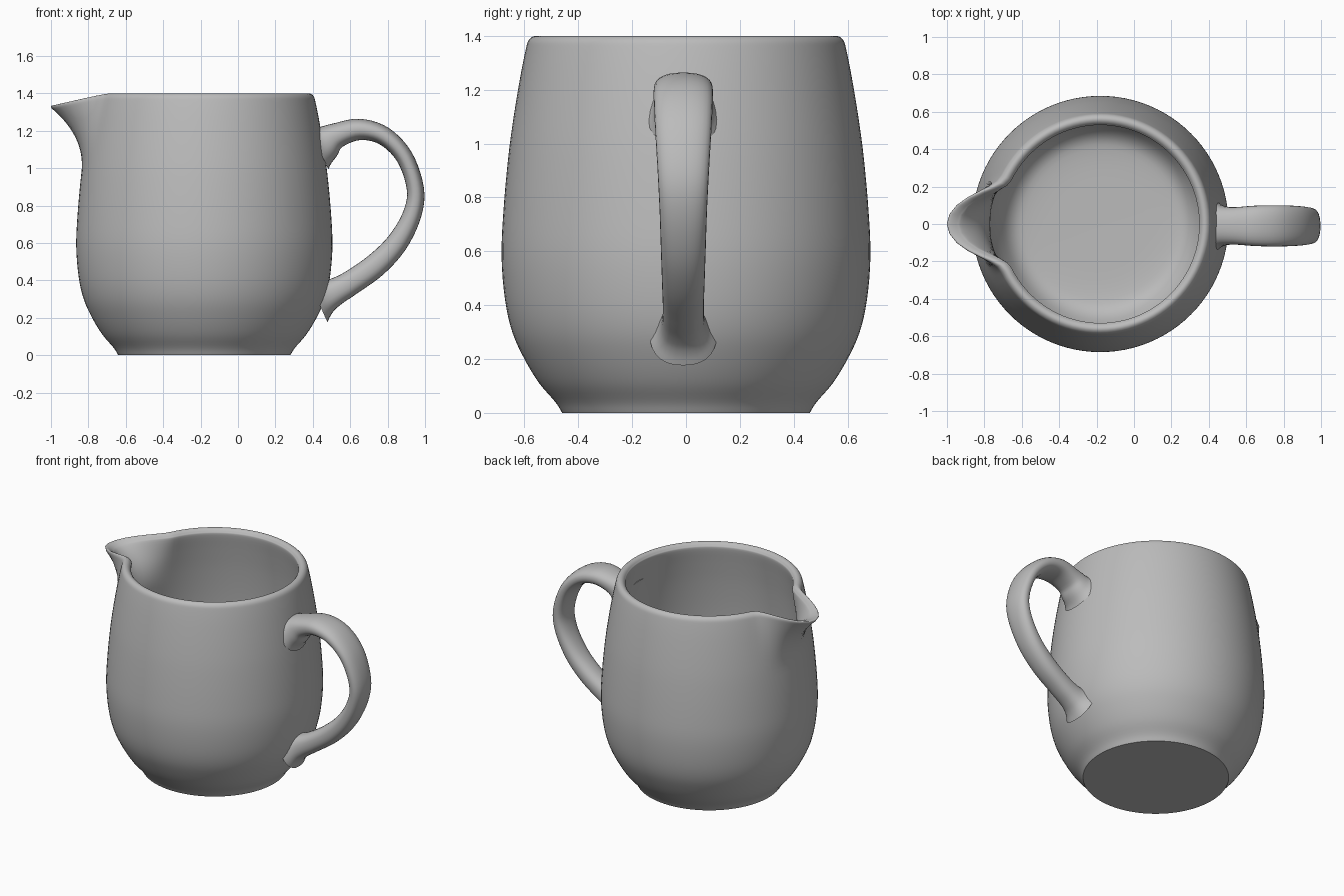
import bpy, bmesh, math
from mathutils import Vector

cube = bpy.data.objects.get("Cube")
if cube:
    bpy.data.objects.remove(cube, do_unlink=True)

AXIS_X = -0.18      # centre line of the jug body
SEGMENTS = 96

clay = bpy.data.materials.new("plain_grey")
clay.use_nodes = True
GREY = (0.5, 0.5, 0.5, 1)
clay.diffuse_color = GREY
clay.node_tree.nodes["Principled BSDF"].inputs["Base Color"].default_value = GREY


def spline(points, steps):
    """Smooth curve through points of any dimension."""
    pts = [Vector(p) for p in points]
    pts = [2 * pts[0] - pts[1]] + pts + [2 * pts[-1] - pts[-2]]
    out = []
    for a, b, c, d in zip(pts, pts[1:], pts[2:], pts[3:]):
        for i in range(steps):
            t = i / steps
            out.append(0.5 * (2 * b + (c - a) * t + (2 * a - 5 * b + 4 * c - d) * t * t
                              + (3 * b - a - 3 * c + d) * t ** 3))
    return out + [pts[-2]]


def skin(name, rings, angle):
    """Bridge closed rings of points and cap both ends."""
    bm = bmesh.new()
    loops = [[bm.verts.new(p) for p in ring] for ring in rings]
    for a, b in zip(loops, loops[1:]):
        for i in range(len(a)):
            j = (i + 1) % len(a)
            bm.faces.new((a[i], a[j], b[j], b[i]))
    bm.faces.new(loops[0][::-1])
    bm.faces.new(loops[-1])
    bmesh.ops.recalc_face_normals(bm, faces=bm.faces)
    mesh = bpy.data.meshes.new(name)
    bm.to_mesh(mesh)
    bm.free()
    mesh.materials.append(clay)
    obj = bpy.data.objects.new(name, mesh)
    bpy.context.collection.objects.link(obj)
    bpy.ops.object.select_all(action='DESELECT')
    obj.select_set(True)
    bpy.context.view_layer.objects.active = obj
    bpy.ops.object.shade_smooth_by_angle(angle=math.radians(angle))
    return obj


# Jug body: outer wall, rounded rim, inner wall and floor (radius, height)
outer = [(0.46, 0), (0.485, 0.04), (0.545, 0.11), (0.60, 0.2), (0.645, 0.3), (0.672, 0.42),
         (0.685, 0.58), (0.678, 0.75), (0.66, 0.95), (0.64, 1.1), (0.615, 1.25), (0.595, 1.35)]
rim = [(0.585, 1.383), (0.568, 1.398), (0.55, 1.397), (0.535, 1.383), (0.53, 1.36)]
inner = [(0.55, 1.25), (0.575, 1.1), (0.6, 0.9), (0.615, 0.7), (0.615, 0.5), (0.59, 0.33),
         (0.54, 0.2), (0.47, 0.1), (0.36, 0.07), (0.1, 0.065)]
profile = spline(outer + rim + inner, 4)


def body_point(r, z, angle):
    """Point on the wall, pulled out towards -x near the rim to form the spout."""
    off = abs(math.pi - angle) / math.radians(26)
    side = math.cos(off * math.pi / 2) ** 2 if off < 1 else 0
    pull = side * max(0, (z - 0.98) / 0.42) ** 1.9
    if r < 0.4:
        pull = 0
    r += 0.252 * pull
    return (AXIS_X + r * math.cos(angle), r * math.sin(angle), z - 0.065 * pull)


skin("jug_body",
     [[body_point(r, max(z, 0), 2 * math.pi * i / SEGMENTS) for i in range(SEGMENTS)]
      for r, z in profile], 40)

# Handle: strap swept along a loop (x, z, half thickness, half width), flared at the joints
path = [(0.425, 1.115, 0.135, 0.135), (0.465, 1.135, 0.10, 0.11), (0.53, 1.175, 0.068, 0.10),
        (0.65, 1.207, 0.057, 0.108), (0.78, 1.172, 0.05, 0.11), (0.89, 1.06, 0.046, 0.105),
        (0.948, 0.89, 0.046, 0.095), (0.93, 0.75, 0.05, 0.088), (0.85, 0.60, 0.058, 0.083),
        (0.735, 0.48, 0.064, 0.079), (0.60, 0.385, 0.066, 0.076), (0.515, 0.337, 0.075, 0.08),
        (0.465, 0.313, 0.095, 0.095), (0.425, 0.295, 0.13, 0.125)]
stations = spline(path, 5)


def handle_ring(i):
    a, b = stations[max(i - 1, 0)], stations[min(i + 1, len(stations) - 1)]
    tangent = Vector((b[0] - a[0], b[1] - a[1])).normalized()
    x, z, thick, wide = stations[i]
    ring = []
    for k in range(28):
        t = 2 * math.pi * k / 28
        c, s = math.cos(t), math.sin(t)
        u = thick * math.copysign(abs(c) ** 0.85, c)
        v = wide * math.copysign(abs(s) ** 0.85, s)
        ring.append((x - tangent.y * u, v - 0.01, z + tangent.x * u))
    return ring


skin("handle", [handle_ring(i) for i in range(len(stations))], 60)
